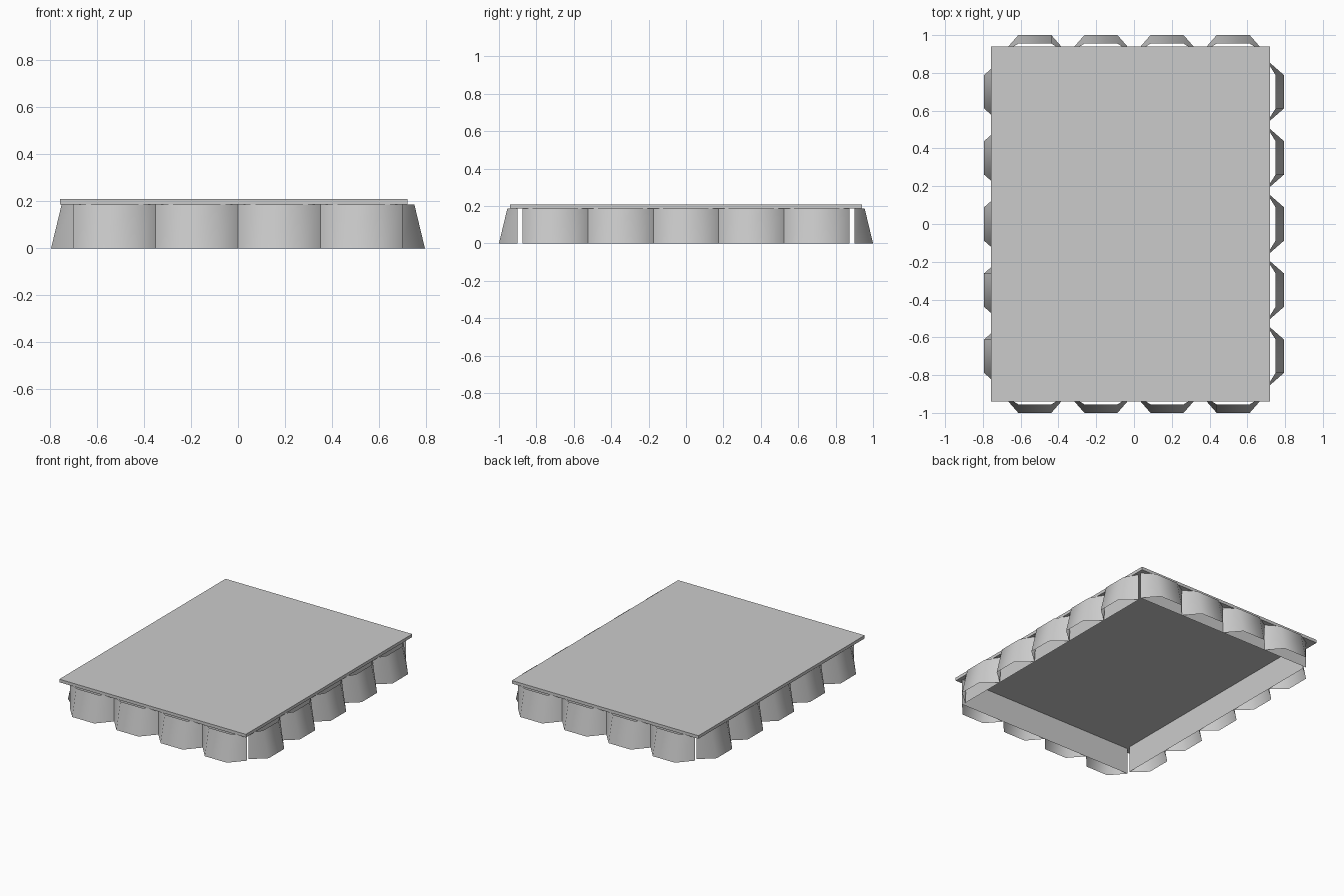
import bpy, bmesh, math
from mathutils import Matrix

if "Cube" in bpy.data.objects:
    bpy.data.objects.remove(bpy.data.objects["Cube"])

PITCH = 0.35      # width of one scallop
H = 0.187         # skirt height
OUT_LOW, OUT_HIGH = 0.10, 0.055   # scallop depth at bottom and top


def make_object(name, bm, smooth=False):
    mesh = bpy.data.meshes.new(name)
    bm.to_mesh(mesh)
    bm.free()
    for p in mesh.polygons:
        p.use_smooth = smooth
    ob = bpy.data.objects.new(name, mesh)
    bpy.context.collection.objects.link(ob)
    return ob


def strip(bm, low, high):
    """Wall of quads between a bottom and a top outline."""
    a = [bm.verts.new((x, y, 0)) for x, y in low]
    b = [bm.verts.new((x, y, H)) for x, y in high]
    for i in range(len(a) - 1):
        bm.faces.new((a[i], a[i + 1], b[i + 1], b[i]))


def half_hexagon(cx, y, depth):
    r = PITCH / 2
    return [(cx - r, y), (cx - r / 2, y - depth), (cx + r / 2, y - depth), (cx + r, y)]


def skirt_side(name, count, dist, angle):
    """Flat backing panel with a row of open half-hexagon scallops."""
    rot = Matrix.Rotation(math.radians(angle), 4, 'Z')
    half = count * PITCH / 2

    bm = bmesh.new()
    line = [(-half, -dist), (half, -dist)]
    strip(bm, line, line)
    bm.transform(rot)
    make_object(name + "_panel", bm)

    bm = bmesh.new()
    for i in range(count):
        cx = -half + PITCH * (i + 0.5)
        strip(bm, half_hexagon(cx, -dist, OUT_LOW), half_hexagon(cx, -dist, OUT_HIGH))
    bm.transform(rot)
    make_object(name + "_scallops", bm, smooth=True)


# scalloped skirt on all four sides
skirt_side("front_skirt", 4, 0.90, 0)
skirt_side("right_skirt", 5, 0.695, 90)
skirt_side("back_skirt", 4, 0.90, 180)
skirt_side("left_skirt", 5, 0.695, 270)

# thin top slab, slightly off-centre in x
bm = bmesh.new()
bmesh.ops.create_cube(bm, size=1)
bm.transform(Matrix.Translation((-0.018, 0, 0.198)) @ Matrix.Diagonal((1.477, 1.88, 0.022, 1)))
make_object("top_slab", bm)
